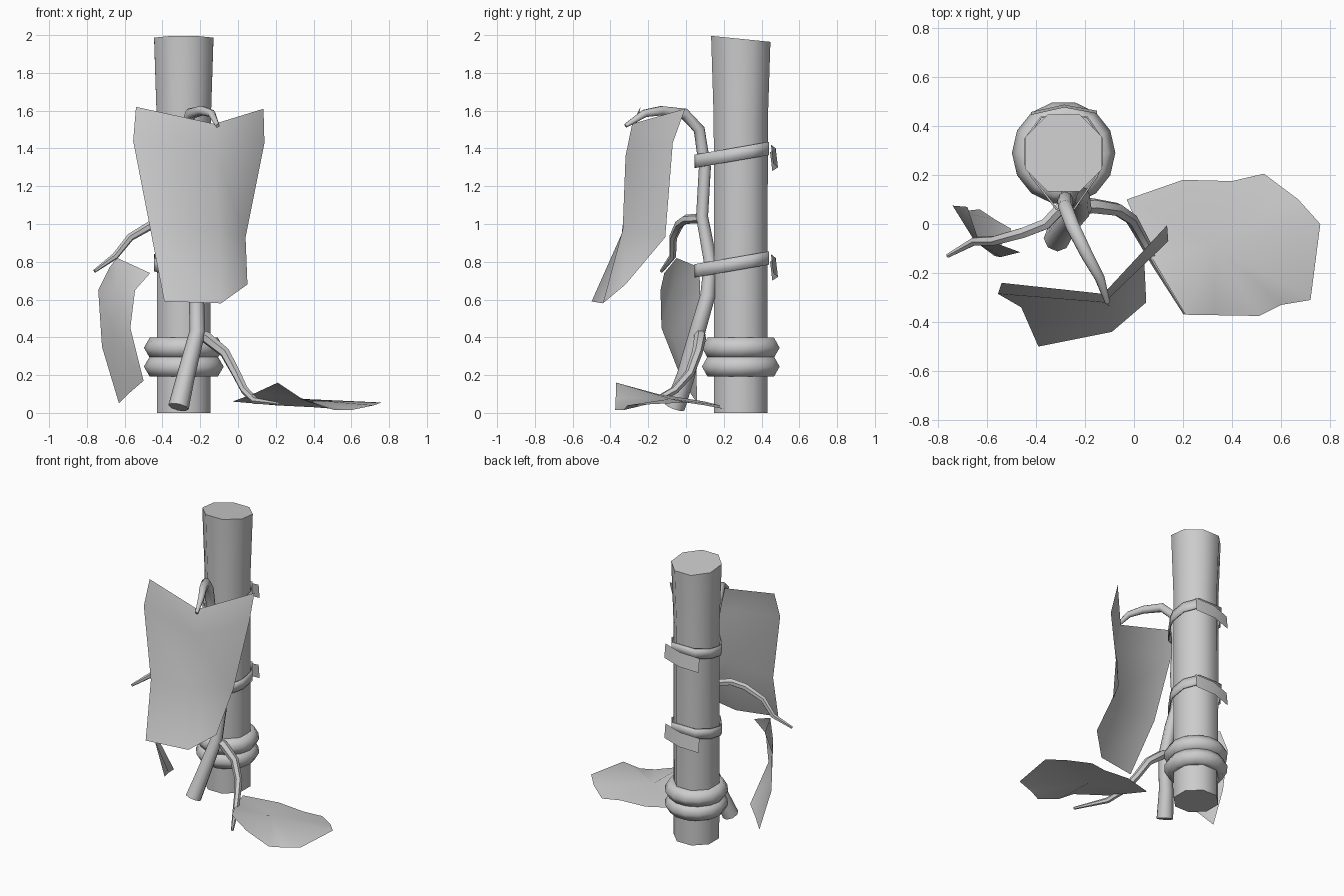
import bpy, bmesh, math
from mathutils import Vector, Matrix

old = bpy.data.objects.get("Cube")
if old:
    bpy.data.objects.remove(old)

GREY = (0.6, 0.6, 0.6, 1)
mat = bpy.data.materials.new("plain grey")
mat.use_nodes = True
mat.diffuse_color = GREY
mat.node_tree.nodes["Principled BSDF"].inputs["Base Color"].default_value = GREY

PX, PY = -0.287, 0.29  # axis of the pole


def finish(name, bm, angle=40):
    bmesh.ops.recalc_face_normals(bm, faces=bm.faces)
    mesh = bpy.data.meshes.new(name)
    bm.to_mesh(mesh)
    bm.free()
    ob = bpy.data.objects.new(name, mesh)
    bpy.context.collection.objects.link(ob)
    mesh.materials.append(mat)
    bpy.ops.object.select_all(action='DESELECT')
    ob.select_set(True)
    bpy.context.view_layer.objects.active = ob
    bpy.ops.object.shade_smooth_by_angle(angle=math.radians(angle))
    return ob


def skin(bm, rings, closed=True):
    """Join rows of points with quads; closed rows become tubes."""
    rows = [[bm.verts.new(p) for p in r] for r in rings]
    n = len(rows[0])
    for a, b in zip(rows, rows[1:]):
        for i in range(n if closed else n - 1):
            j = (i + 1) % n
            bm.faces.new((a[i], a[j], b[j], b[i]))
    return rows


def tube(name, path, sides=8):
    """Tapered branch through points (x, y, z, radius)."""
    bm = bmesh.new()
    pts = [Vector(p[:3]) for p in path]
    side = None
    rings = []
    for i, p in enumerate(pts):
        t = (pts[min(i + 1, len(pts) - 1)] - pts[max(i - 1, 0)]).normalized()
        side = side or t.orthogonal()
        side = (side - t * side.dot(t)).normalized()
        up = t.cross(side)
        rings.append([p + path[i][3] * (side * math.cos(a) + up * math.sin(a))
                      for a in (math.tau * k / sides for k in range(sides))])
    rows = skin(bm, rings)
    bm.faces.new(rows[0])
    bm.faces.new(rows[-1])
    return finish(name, bm, 50)


def sheet(name, rows):
    bm = bmesh.new()
    skin(bm, rows, closed=False)
    return finish(name, bm, 60)


# Eight-sided pole with a slightly flared, sloping top
bm = bmesh.new()
rings = []
for z, r, slope in ((0, .153, 0), (1.55, .155, 0), (1.98, .17, .1)):
    ring = []
    for k in range(8):
        a = math.tau * (k + .5) / 8
        x, y = r * math.cos(a), r * math.sin(a)
        ring.append((PX + x, PY + y, z - slope * y))
    rings.append(ring)
rows = skin(bm, rings)
bm.faces.new(rows[0])
bm.faces.new(rows[-1])
finish("pole", bm, 50)

# Two thick rope rings round the foot of the pole
for name, z in (("lower_rope_ring", .245), ("upper_rope_ring", .345)):
    bpy.ops.mesh.primitive_torus_add(location=(PX, PY, z), major_radius=.15, minor_radius=.061,
                                     major_segments=14, minor_segments=6)
    ob = bpy.context.object
    ob.name = name
    ob.data.materials.append(mat)
    bpy.ops.object.shade_smooth_by_angle(angle=math.radians(65))

# Ties holding the stem to the pole, each with a plate at the back
loop = [(-.32, .06), (-.285, .045), (-.24, .06), (-.15, .19), (-.128, .24), (-.128, .35),
        (-.19, .44), (-.38, .44), (-.446, .35), (-.446, .24), (-.42, .19)]
for label, z in (("lower", .755), ("upper", 1.335)):
    bm = bmesh.new()
    low, high = ([(x, y, z + h + .17 * (y - .06)) for x, y in loop] for h in (-.035, .035))
    skin(bm, (low, high))
    band = finish(label + "_tie_band", bm, 50)
    mod = band.modifiers.new("thickness", 'SOLIDIFY')
    mod.thickness = .008
    top = [(-.42, .445, z + .045), (-.285, .475, z + .065), (-.15, .45, z + .085)]
    bottom = [(x, y + .012, h - .1) for x, y, h in top]
    sheet(label + "_tie_plate", (top, bottom))

# Main stem: leaning root, climb along the pole, hooked tip
tube("main_stem", [
    (-.315, -.06, .03, .055), (-.275, 0, .2, .048), (-.215, .06, .43, .042),
    (-.22, .115, .62, .04), (-.26, .13, .8, .036), (-.28, .085, 1.04, .032),
    (-.28, .1, 1.3, .032), (-.28, .07, 1.5, .03), (-.25, -.01, 1.585, .03),
    (-.19, -.13, 1.6, .026), (-.14, -.22, 1.585, .021), (-.108, -.32, 1.52, .011)])

# Side branches
tube("middle_branch", [
    (-.28, .085, 1.03, .026), (-.36, 0, 1.025, .025), (-.45, -.035, 1.0, .024),
    (-.57, -.068, .93, .021), (-.65, -.07, .83, .018), (-.76, -.13, .75, .009)], 6)
tube("low_branch", [
    (-.22, .07, .42, .034), (-.17, .075, .4, .032), (-.07, .06, .32, .028), (-.01, .02, .21, .025),
    (.035, -.06, .12, .022), (.09, -.16, .065, .019), (.21, -.365, .05, .009)], 6)

# Big hanging leaf
sheet("big_leaf", [
    [(-.54, -.24, 1.62), (-.125, -.285, 1.53), (.135, -.005, 1.61)],
    [(-.555, -.285, 1.44), (-.12, -.32, 1.36), (.14, -.07, 1.43)],
    [(-.46, -.34, .95), (-.1, -.335, .97), (.04, -.11, .93)],
    [(-.39, -.5, .59), (-.09, -.44, .58), (.05, -.32, .68)]])

# Small hanging leaf
sheet("small_leaf", [
    [(-.68, .07, .77), (-.64, -.05, .82), (-.465, -.115, .74)],
    [(-.74, .075, .65), (-.65, -.07, .65), (-.545, -.135, .65)],
    [(-.72, .05, .35), (-.64, -.07, .4), (-.57, -.13, .45)],
    [(-.63, .06, .05), (-.57, .02, .11), (-.5, -.02, .17)]])

# Leaf lying on the ground, fanned round its middle
rim = [(-.03, .1, .06), (.2, .18, .04), (.4, .175, .03), (.53, .205, .02), (.67, .1, .04),
       (.76, 0, .055), (.72, -.31, .04), (.6, -.33, .015), (.51, -.375, .015),
       (.33, -.372, .08), (.21, -.37, .16), (.08, -.15, .1)]
bm = bmesh.new()
mid = bm.verts.new((.32, -.08, .075))
vs = [bm.verts.new(p) for p in rim]
for i, v in enumerate(vs):
    bm.faces.new((mid, vs[i - 1], v))
finish("ground_leaf", bm, 60)
